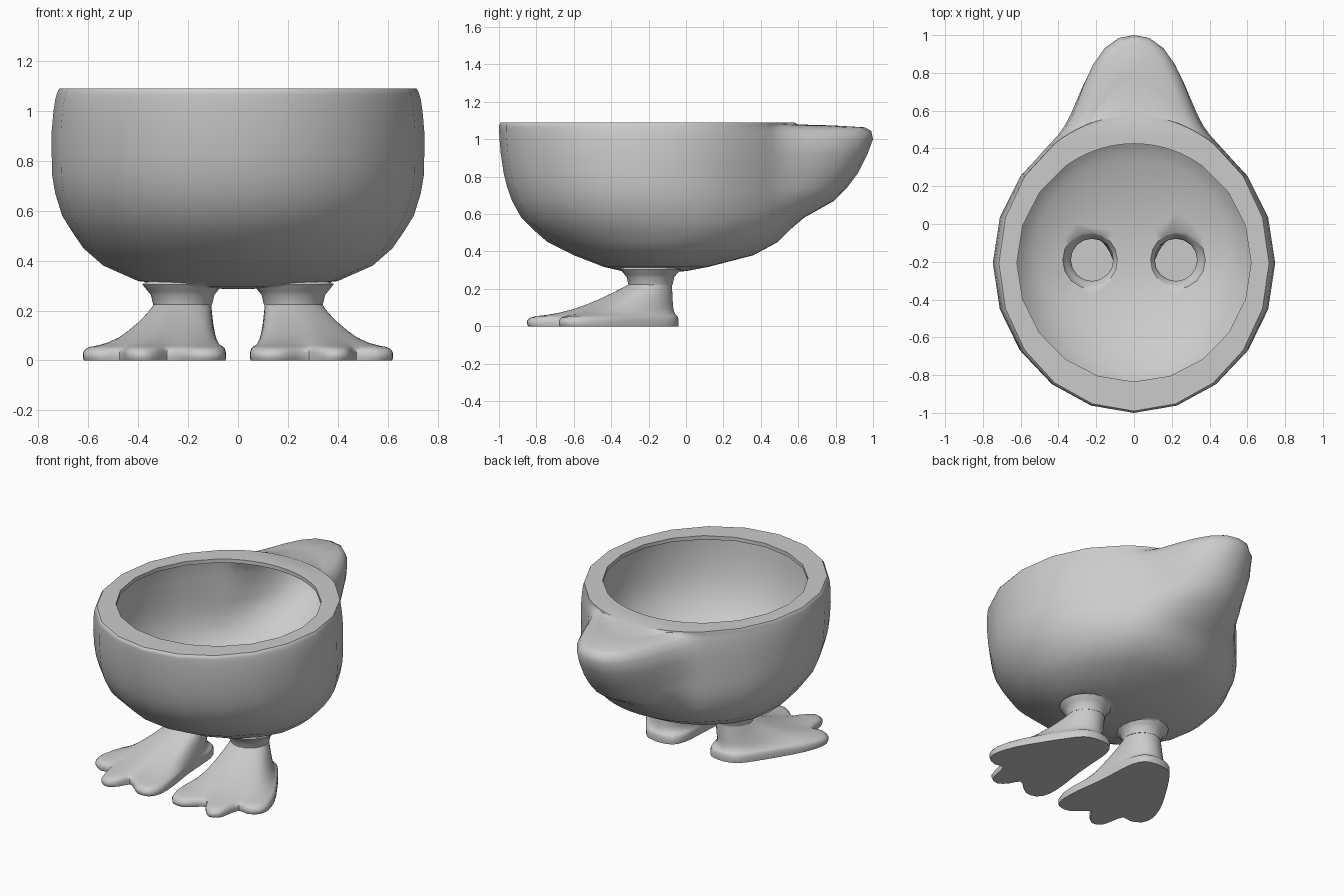
import bpy, bmesh, math
from mathutils import Vector

if "Cube" in bpy.data.objects:
    bpy.data.objects.remove(bpy.data.objects["Cube"])


def loft(name, rings, cap_start=True, cap_end=True):
    """Skin a list of equal-length point rings into an object."""
    bm = bmesh.new()
    rows = [[bm.verts.new(p) for p in ring] for ring in rings]
    n = len(rows[0])
    for a, b in zip(rows, rows[1:]):
        for i in range(n):
            j = (i + 1) % n
            bm.faces.new((a[i], a[j], b[j], b[i]))
    if cap_start:
        bm.faces.new(rows[0][::-1])
    if cap_end:
        bm.faces.new(rows[-1])
    me = bpy.data.meshes.new(name)
    bm.to_mesh(me)
    bm.free()
    ob = bpy.data.objects.new(name, me)
    bpy.context.collection.objects.link(ob)
    return ob


# Coarse facets around the bowl, finer ones around the tail (180 = back)
ANGLES = [18 * i for i in range(8)] + [144 + 4 * i for i in range(19)] + [234 + 18 * i for i in range(7)]


def bowl_ring(z, rx, y0, y1, bump=0, spread=14):
    """Horizontal ellipse with a bell-shaped bulge of height bump at the back."""
    c, ry = (y0 + y1) / 2, (y1 - y0) / 2
    ring = []
    for deg in ANGLES:
        s, k = math.sin(math.radians(deg)), math.cos(math.radians(deg))
        b = bump * math.exp(-abs((deg - 180) / spread) ** 2.3 / 2)
        ring.append(((rx + b) * s, c - (ry + b) * k, z))
    return ring


def turned(name, x, y, profile, n=16):
    return loft(name, [[(x + r * math.cos(a), y + r * math.sin(a), z)
                        for a in (math.tau * i / n for i in range(n))] for z, r in profile])


def combine(ob, other, op):
    m = ob.modifiers.new("bool", 'BOOLEAN')
    m.operation, m.solver, m.object = op, 'EXACT', other
    bpy.context.view_layer.objects.active = ob
    bpy.ops.object.modifier_apply(modifier=m.name)
    bpy.data.objects.remove(other)


def smooth(ob, angle):
    bpy.ops.object.select_all(action='DESELECT')
    ob.select_set(True)
    bpy.context.view_layer.objects.active = ob
    bpy.ops.object.shade_smooth_by_angle(angle=math.radians(angle))


# Bowl body with tail: z, half-width, front y, back y, tail reach, tail spread
body = loft("bowl_body", [bowl_ring(*r) for r in (
    (.287, .06, -.23, -.13), (.295, .20, -.34, .00), (.318, .40, -.44, .12),
    (.38, .54, -.60, .36), (.45, .62, -.74, .49), (.52, .668, -.82, .54, .02, 20),
    (.58, .705, -.88, .56, .07, 18), (.67, .733, -.93, .565, .225, 16),
    (.74, .745, -.955, .565, .295, 15), (.82, .747, -.975, .565, .355, 14.5),
    (.92, .747, -.99, .57, .40, 14.5), (1.0, .74, -.997, .57, .43, 13.8),
    (1.045, .733, -1.0, .57, .42, 12.5), (1.064, .728, -1.0, .57, .385, 11),
    (1.074, .725, -1.0, .572, .21, 10), (1.079, .723, -.998, .573, .03, 10),
    (1.09, .715, -.99, .575))])

# Leg collars under the bowl
for s in (-1, 1):
    combine(body, turned("collar", s * .222, -.19, (
        (.222, .118), (.262, .127), (.276, .138), (.29, .15), (.305, .162),
        (.335, .12))), 'UNION')

# Thin-walled hollow that follows the outside and runs into the tail,
# closed in by the wide flat rim
combine(body, loft("cavity", [bowl_ring(*r) for r in (
    (.312, .06, -.23, -.13), (.32, .19, -.33, -.01), (.343, .385, -.43, .11),
    (.40, .52, -.585, .34), (.465, .60, -.72, .47), (.535, .645, -.80, .515, .02, 20),
    (.59, .68, -.855, .535, .07, 18), (.68, .708, -.905, .54, .215, 15.5),
    (.75, .72, -.93, .54, .285, 14.5), (.82, .722, -.95, .54, .34, 14),
    (.92, .722, -.965, .545, .385, 13.5), (1.0, .715, -.972, .545, .41, 12.5),
    (1.03, .71, -.975, .545, .38, 11), (1.045, .706, -.974, .547, .2, 10),
    (1.05, .704, -.972, .547, .03, 10), (1.06, .70, -.965, .55),
    (1.065, .62, -.835, .425), (1.2, .62, -.835, .425))]), 'DIFFERENCE')

# Openings from the bowl floor into the legs
for s in (-1, 1):
    combine(body, turned("leg_opening", s * .222, -.19, (
        (.15, .112), (.275, .112), (.295, .12), (.315, .135), (.34, .155), (.4, .17))), 'DIFFERENCE')
smooth(body, 50)

# Webbed feet: sole outline with three toes, starting at the heel
sole = [Vector(p) for p in (
    (.22, -.04), (.14, -.06), (.10, -.14), (.09, -.26), (.08, -.42), (.055, -.60),
    (.05, -.74), (.09, -.82), (.17, -.825), (.23, -.775), (.285, -.74), (.32, -.80),
    (.375, -.85), (.435, -.825), (.455, -.75), (.475, -.67), (.54, -.68), (.605, -.645),
    (.622, -.57), (.58, -.44), (.50, -.30), (.41, -.16), (.34, -.07), (.28, -.045))]
outline = []
for i, p in enumerate(sole):
    q, prev, nxt = sole[(i + 1) % 24], sole[i - 1], sole[(i + 2) % 24]
    outline += [p, (p + q) * .5625 - (prev + nxt) * .0625]
N = len(outline)

# Softened outline for the webbing, and the ankle circle matched to it
web = [sum((outline[(i + k) % N] for k in range(-4, 5)), Vector((0, 0))) / 9 for i in range(N)]
ankle_c = Vector((.222, -.19))
ankle = []
for i, p in enumerate(outline):
    d = p - ankle_c
    direct = (math.atan2(d.y, d.x) - math.pi / 2 + .1) % math.tau - .1
    a = math.pi / 2 + .5 * direct + .5 * math.tau * i / N
    ankle.append(ankle_c + .115 * Vector((math.cos(a), math.sin(a))))


def foot_ring(t, z):
    soft = min(1, t / .35)
    return [(*p.lerp(w, soft).lerp(q, t), z) for p, w, q in zip(outline, web, ankle)]


steps = (.07, .14, .25, .4, .55, .7, .82, .92, 1)
feet = loft("webbed_feet",
            [foot_ring(.01, 0), foot_ring(0, .012), foot_ring(0, .03), foot_ring(.025, .046)]
            + [foot_ring(t, .052 + .173 * t ** 1.6) for t in steps],
            cap_end=False)
feet.modifiers.new("mirror", 'MIRROR')
smooth(feet, 50)
